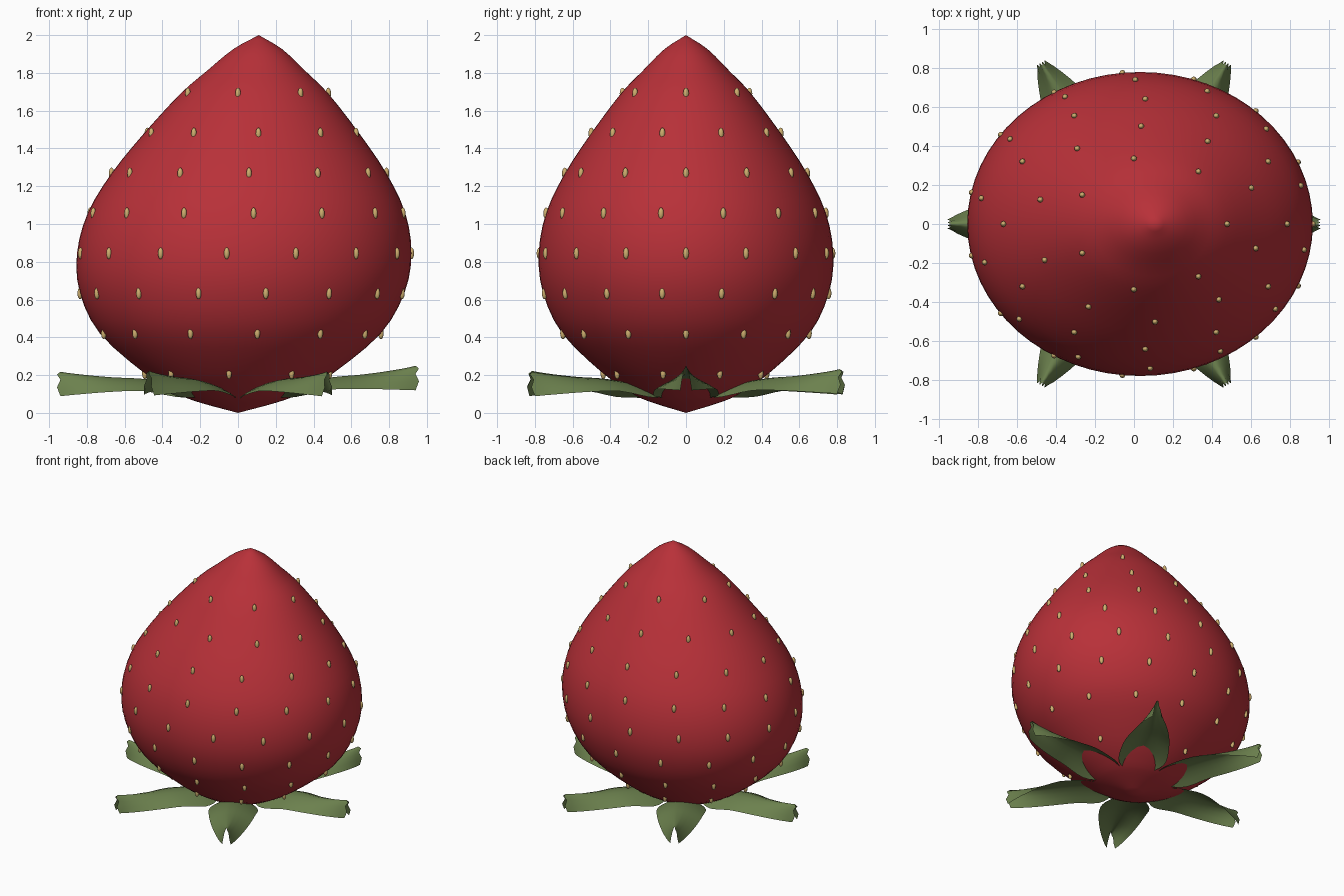
import bpy, bmesh, math
from mathutils import Matrix, Vector

cube = bpy.data.objects.get("Cube")
if cube:
    bpy.data.objects.remove(cube, do_unlink=True)


def material(name, rgb):
    m = bpy.data.materials.new(name)
    m.use_nodes = True
    m.diffuse_color = (*rgb, 1)
    m.node_tree.nodes["Principled BSDF"].inputs["Base Color"].default_value = (*rgb, 1)
    return m


RED = material("berry red", (0.48, 0.03, 0.04))
GREEN = material("leaf green", (0.15, 0.22, 0.076))
TAN = material("seed tan", (0.62, 0.43, 0.16))


def finish(bm, name, mat):
    mesh = bpy.data.meshes.new(name)
    for f in bm.faces:
        f.smooth = True
    bm.to_mesh(mesh)
    bm.free()
    mesh.materials.append(mat)
    obj = bpy.data.objects.new(name, mesh)
    bpy.context.scene.collection.objects.link(obj)
    return obj


def catmull(a, b, c, d, t):
    return 0.5 * (2 * b + (c - a) * t + (2 * a - 5 * b + 4 * c - d) * t * t
                  + (3 * b - a - 3 * c + d) * t ** 3)


def smooth_path(points, steps):
    pts = [Vector(p) for p in points]
    pts = [2 * pts[0] - pts[1]] + pts + [2 * pts[-1] - pts[-2]]
    out = [catmull(*pts[i:i + 4], k / steps)
           for i in range(len(pts) - 3) for k in range(steps)]
    return out + [pts[-2]]


# Berry outline as (depth radius, height); it is wider in x and leans to +x
OUTLINE = smooth_path([(0, 0), (0.18, 0.055), (0.28, 0.1), (0.44, 0.21),
                       (0.655, 0.42), (0.757, 0.635), (0.78, 0.845), (0.74, 1.06),
                       (0.64, 1.27), (0.502, 1.48), (0.345, 1.69), (0.23, 1.81),
                       (0.115, 1.925), (0, 2)], 3)
WIDEN = 1.135


def surface(radius, z, angle):
    lean = 0.11 * (max(z, 0) / 2) ** 1.4
    return Vector((lean + WIDEN * radius * math.cos(angle), radius * math.sin(angle), z))


def radius_at(z):
    for a, b in zip(OUTLINE, OUTLINE[1:]):
        if a.y <= z <= b.y:
            return a.x + (b.x - a.x) * (z - a.y) / (b.y - a.y)
    return 0


# Berry body
SIDES = 64
bm = bmesh.new()
rings = [[bm.verts.new(surface(p.x, p.y, math.tau * s / SIDES)) for s in range(SIDES)]
         for p in OUTLINE[1:-1]]
base = bm.verts.new(surface(0, 0, 0))
tip = bm.verts.new(surface(0, 2, 0))
for s in range(SIDES):
    n = (s + 1) % SIDES
    bm.faces.new((base, rings[0][n], rings[0][s]))
    bm.faces.new((rings[-1][s], rings[-1][n], tip))
    for low, high in zip(rings, rings[1:]):
        bm.faces.new((low[s], low[n], high[n], high[s]))
finish(bm, "berry_body", RED)

# Seeds in staggered rows, from the bottom up
bm = bmesh.new()
for row, count in enumerate((9, 13, 15, 15, 14, 12, 10, 7)):
    z = 0.21 + 0.2115 * row
    shift = 0.6 if row % 2 == 0 else 0
    for k in range(count):
        spot = surface(radius_at(z), z, math.tau * (k + shift) / count)
        place = Matrix.Translation(spot) @ Matrix.Diagonal((0.015, 0.015, 0.031, 1))
        bmesh.ops.create_uvsphere(bm, u_segments=10, v_segments=8, radius=1, matrix=place)
finish(bm, "seeds", TAN)

# Arched leaf stations as (distance out, half width, edge height, ridge height)
STATIONS = smooth_path([(0.17, 0.02, 0.08, 0.085), (0.22, 0.11, 0.08, 0.12),
                        (0.33, 0.17, 0.085, 0.155), (0.5, 0.165, 0.115, 0.18),
                        (0.66, 0.135, 0.112, 0.188), (0.82, 0.086, 0.1, 0.202),
                        (0.95, 0.03, 0.088, 0.218)], 3)
ACROSS = 8


def leaf(index, lift):
    bm = bmesh.new()
    turn = Matrix.Rotation(index * math.tau / 6, 3, "Z")
    rows = []
    for r, width, edge, ridge in STATIONS:
        row = []
        for j in range(ACROSS + 1):
            t = 2 * j / ACROSS - 1
            # the end is notched into small prongs
            out = r + (0.018 * (j % 2) - 0.01 if r > 0.94 else 0)
            z = edge + (ridge - edge) * (1 - abs(t) ** 1.6) + lift * r * r
            row.append(bm.verts.new(turn @ Vector((out, width * t, z))))
        rows.append(row)
    for a, b in zip(rows, rows[1:]):
        for j in range(ACROSS):
            bm.faces.new((a[j], b[j], b[j + 1], a[j + 1]))
    finish(bm, f"leaf_{index + 1}", GREEN)


for i, lift in enumerate((0.035, 0.015, 0.01, 0, 0.005, 0.0)):
    leaf(i, lift)
